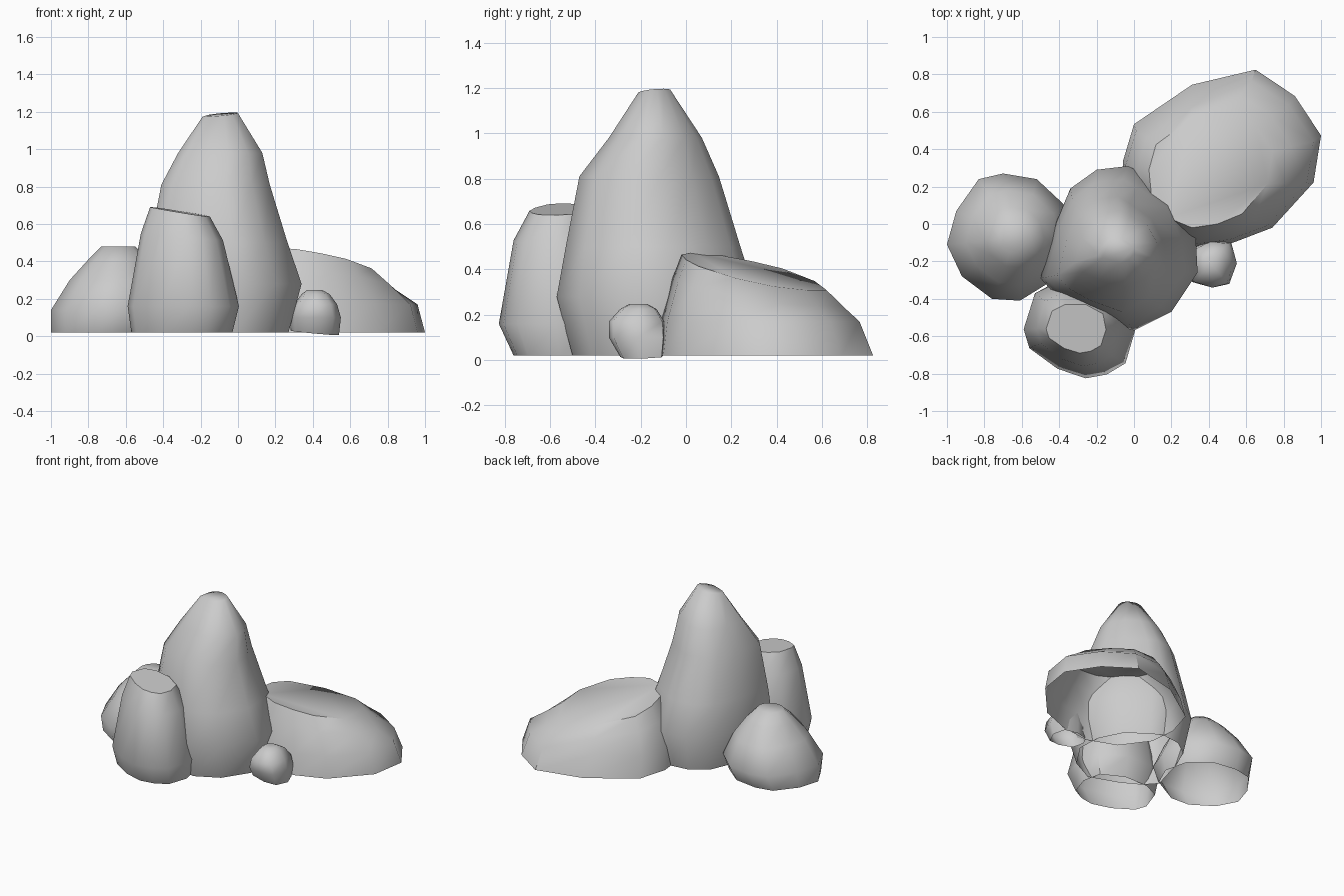
import bpy, bmesh, math


def rock(name, outline, levels, angle=60):
    """Loft a plan outline through levels of (z, x0, x1, y0, y1, x slope, y slope).
    The shell is capped on top and left open underneath."""
    xs, ys = [p[0] for p in outline], [p[1] for p in outline]
    unit = [((x - min(xs)) / (max(xs) - min(xs)), (y - min(ys)) / (max(ys) - min(ys)))
            for x, y in outline]
    bm = bmesh.new()
    rings = []
    for level in levels:
        z, x0, x1, y0, y1, tx, ty = (tuple(level) + (0, 0))[:7]
        ring = []
        for u, v in unit:
            dx, dy = (u - 0.5) * (x1 - x0), (v - 0.5) * (y1 - y0)
            ring.append(bm.verts.new(((x0 + x1) / 2 + dx, (y0 + y1) / 2 + dy,
                                      z + tx * dx + ty * dy)))
        rings.append(ring)
    n = len(unit)
    for a, b in zip(rings, rings[1:]):
        for i in range(n):
            j = (i + 1) % n
            bm.faces.new((a[i], a[j], b[j], b[i]))
    top = bm.faces.new(rings[-1])
    # Make the shell face outward
    bmesh.ops.recalc_face_normals(bm, faces=bm.faces)
    if top.normal.z < 0:
        bmesh.ops.reverse_faces(bm, faces=bm.faces)
    mesh = bpy.data.meshes.new(name)
    bm.to_mesh(mesh)
    bm.free()
    obj = bpy.data.objects.new(name, mesh)
    bpy.context.collection.objects.link(obj)
    bpy.ops.object.select_all(action='DESELECT')
    obj.select_set(True)
    bpy.context.view_layer.objects.active = obj
    bpy.ops.object.shade_smooth_by_angle(angle=math.radians(angle))


# Tall central rock
rock("tall_rock",
     [(0.34, -0.26), (0.33, -0.06), (0.23, 0.14), (0.06, 0.26), (-0.03, 0.31),
      (-0.20, 0.29), (-0.34, 0.19), (-0.42, 0.0), (-0.50, -0.29), (-0.41, -0.39),
      (-0.25, -0.48), (0.0, -0.57), (0.20, -0.47)],
     [(0.02, -0.44, 0.27, -0.50, 0.25),
      (0.28, -0.50, 0.34, -0.57, 0.31),
      (0.50, -0.47, 0.265, -0.53, 0.24),
      (0.81, -0.41, 0.17, -0.47, 0.145),
      (0.98, -0.32, 0.13, -0.34, 0.07),
      (1.185, -0.19, 0.0, -0.21, -0.07, 0.10, 0.10)], 75)

# Front pillar with a sliced top
rock("front_pillar",
     [(-0.59, -0.56), (-0.56, -0.66), (-0.41, -0.77), (-0.26, -0.82), (-0.15, -0.80),
      (-0.05, -0.74), (0.0, -0.57), (-0.03, -0.40), (-0.20, -0.30), (-0.40, -0.30),
      (-0.53, -0.37)],
     [(0.02, -0.57, -0.03, -0.76, -0.34),
      (0.16, -0.59, 0.005, -0.825, -0.30),
      (0.53, -0.52, -0.08, -0.76, -0.36, -0.08),
      (0.665, -0.47, -0.15, -0.69, -0.43, -0.16, 0.03)], 48)

# Rounded rock on the left
rock("left_rock",
     [(-1.0, -0.11), (-0.92, -0.28), (-0.76, -0.40), (-0.61, -0.41), (-0.40, -0.28),
      (-0.33, -0.10), (-0.37, 0.10), (-0.52, 0.24), (-0.70, 0.27), (-0.83, 0.24),
      (-0.95, 0.07)],
     [(0.02, -1.0, -0.36, -0.36, 0.21),
      (0.14, -1.0, -0.33, -0.41, 0.27),
      (0.30, -0.90, -0.40, -0.32, 0.18),
      (0.41, -0.80, -0.48, -0.23, 0.09),
      (0.48, -0.73, -0.55, -0.15, 0.01)])

# Low slab with a sloping flat top, running into the tall rock
rock("right_slab",
     [(0.0, 0.53), (-0.06, 0.33), (-0.04, 0.14), (0.10, -0.05), (0.31, -0.13),
      (0.53, -0.10), (0.74, -0.02), (0.96, 0.22), (1.0, 0.47), (0.86, 0.68),
      (0.65, 0.82), (0.31, 0.74)],
     [(0.02, -0.06, 1.0, -0.13, 0.825),
      (0.17, -0.045, 0.96, -0.11, 0.765),
      (0.30, 0.02, 0.84, -0.06, 0.69, -0.09, -0.13),
      (0.388, 0.08, 0.74, -0.02, 0.62, -0.14, -0.20)], 42)

# Small pebble
rock("pebble",
     [(0.55, -0.21), (0.52, -0.10), (0.41, -0.09), (0.31, -0.13), (0.28, -0.21),
      (0.31, -0.31), (0.42, -0.34), (0.51, -0.32)],
     [(0.018, 0.28, 0.54, -0.29, -0.10, -0.09, 0.04),
      (0.10, 0.28, 0.55, -0.34, -0.09),
      (0.17, 0.30, 0.53, -0.34, -0.095),
      (0.225, 0.34, 0.49, -0.29, -0.13),
      (0.247, 0.37, 0.45, -0.25, -0.17)])
